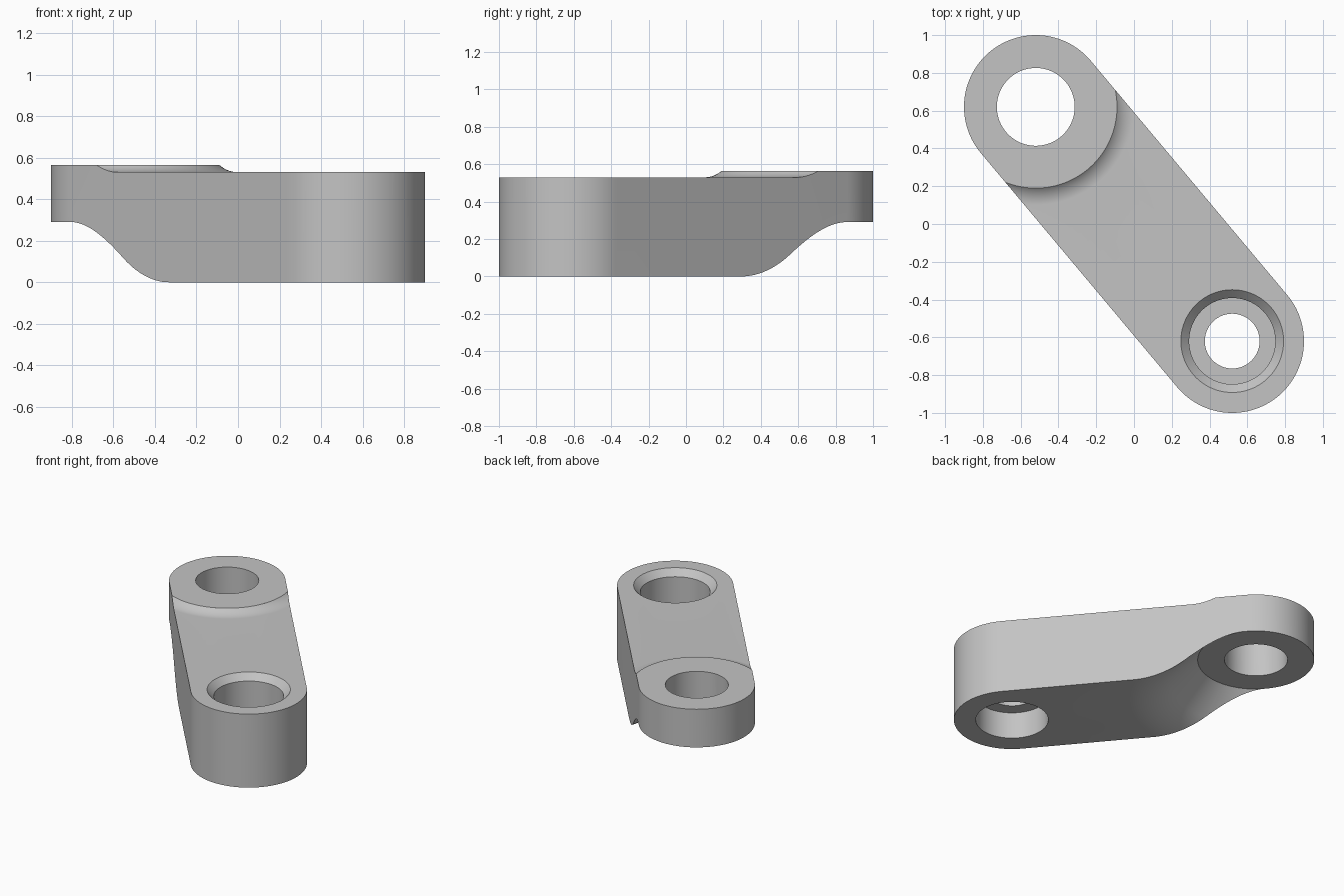
import bpy, bmesh, math
from mathutils import Vector

cube = bpy.data.objects.get("Cube")
if cube:
    bpy.data.objects.remove(cube)

BIG = Vector((-0.52, 0.62))     # plain eye centre
SMALL = Vector((0.52, -0.62))   # stepped eye centre
R = 0.38                        # rounded end radius
TOP, ARM_TOP, EYE_BOTTOM = 0.565, 0.53, 0.29

grey = bpy.data.materials.new("plain grey")
grey.use_nodes = True
colour = (0.55, 0.55, 0.55, 1)
grey.diffuse_color = colour
grey.node_tree.nodes["Principled BSDF"].inputs["Base Color"].default_value = colour


def finish(name, bm):
    bmesh.ops.remove_doubles(bm, verts=bm.verts, dist=1e-5)
    bmesh.ops.recalc_face_normals(bm, faces=bm.faces)
    mesh = bpy.data.meshes.new(name)
    bm.to_mesh(mesh)
    bm.free()
    mesh.materials.append(grey)
    obj = bpy.data.objects.new(name, mesh)
    bpy.context.collection.objects.link(obj)
    return obj


def lathe(name, profile, centre, steps=128):
    """Spin a closed (radius, z) profile about a vertical axis."""
    bm = bmesh.new()
    verts = [bm.verts.new((r, 0, z)) for r, z in profile]
    edges = [bm.edges.new((a, b)) for a, b in zip(verts, verts[1:] + verts[:1])
             if a.co.x > 0 or b.co.x > 0]
    bmesh.ops.spin(bm, geom=verts + edges, cent=(0, 0, 0), axis=(0, 0, 1),
                   angle=math.tau, steps=steps, use_merge=True)
    bmesh.ops.translate(bm, verts=bm.verts, vec=(*centre, 0))
    return finish(name, bm)


def fillet(end_r, end_z, rho, angle, steps=14):
    """Concave arc that flattens out at (end_r, end_z)."""
    return [(end_r - rho * math.sin(a), end_z + rho * (1 - math.cos(a)))
            for a in (angle * (1 - i / steps) for i in range(steps + 1))]


# Arm blank: straight-sided slot outline, extruded upward
bm = bmesh.new()
axis = SMALL - BIG
start = math.atan2(axis.y, axis.x) - math.pi / 2
outline = []
for centre, turn in ((SMALL, 0), (BIG, math.pi)):
    for i in range(65):
        a = start + turn + math.pi * i / 64
        outline.append(bm.verts.new((centre.x + R * math.cos(a), centre.y + R * math.sin(a), 0)))
base = bm.faces.new(outline)
top = bmesh.ops.extrude_face_region(bm, geom=[base])["geom"]
bmesh.ops.translate(bm, verts=[g for g in top if isinstance(g, bmesh.types.BMVert)], vec=(0, 0, TOP))
arm = finish("link_arm", bm)

# Cutter leaving a raised round boss with a filleted foot
boss = fillet(0.52, ARM_TOP, 0.133, math.radians(42.5))
boss_cut = lathe("boss_cutter", [(0.43, 1)] + [(0.43, TOP + 0.02)] + boss
                 + [(3, ARM_TOP), (3, 1)], BIG)

# Cutter hollowing the underside below the raised eye
under = fillet(0.836, 0, 0.4, math.pi / 4)
under_cut = lathe("underside_cutter", [(0, EYE_BOTTOM), (R + 0.001, EYE_BOTTOM)] + under
                  + [(0.836, -0.2), (0, -0.2)], BIG)

# Plain bore, and stepped bore with a chamfered mouth
bore_cut = lathe("plain_bore_cutter", [(0, -0.5), (0.206, -0.5), (0.206, 1), (0, 1)], BIG)
step_cut = lathe("stepped_bore_cutter", [
    (0, -0.5), (0.237, -0.5), (0.237, 0.19), (0.145, 0.19), (0.145, 0.25),
    (0.228, 0.25), (0.228, 0.485), (0.272, ARM_TOP), (0.272, 1), (0, 1)], SMALL)

for cutter in (boss_cut, under_cut, bore_cut, step_cut):
    mod = arm.modifiers.new(cutter.name, "BOOLEAN")
    mod.operation = "DIFFERENCE"
    mod.solver = "EXACT"
    mod.object = cutter

# Bake the cuts, then drop the cutters
bpy.context.view_layer.update()
cut = bpy.data.meshes.new_from_object(arm.evaluated_get(bpy.context.evaluated_depsgraph_get()))
arm.modifiers.clear()
arm.data = cut
for cutter in (boss_cut, under_cut, bore_cut, step_cut):
    bpy.data.objects.remove(cutter)

bpy.ops.object.select_all(action="DESELECT")
arm.select_set(True)
bpy.context.view_layer.objects.active = arm
bpy.ops.object.shade_smooth_by_angle(angle=math.radians(25))
